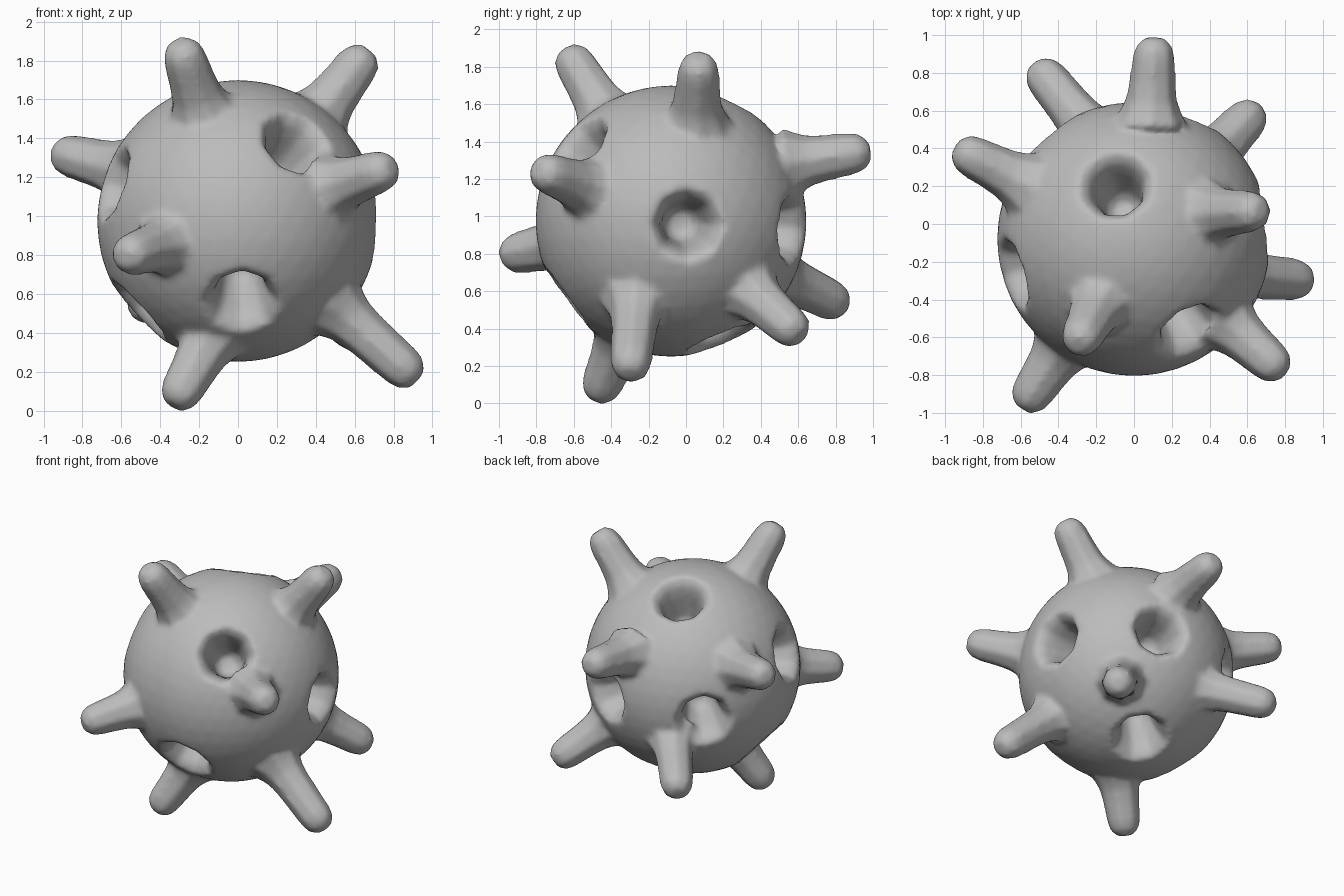
import bpy, bmesh, math
from mathutils import Vector

cube = bpy.data.objects.get("Cube")
if cube:
    bpy.data.objects.remove(cube, do_unlink=True)

CENTER = Vector((0, -0.08, 0.975))
RADIUS = 0.725

grey = bpy.data.materials.new("plain grey")
grey.use_nodes = True
color = (0.5, 0.5, 0.5, 1)
grey.diffuse_color = color
grey.node_tree.nodes["Principled BSDF"].inputs["Base Color"].default_value = color


def finish(bm, name):
    bmesh.ops.recalc_face_normals(bm, faces=bm.faces)
    mesh = bpy.data.meshes.new(name)
    bm.to_mesh(mesh)
    bm.free()
    mesh.materials.append(grey)
    obj = bpy.data.objects.new(name, mesh)
    bpy.context.collection.objects.link(obj)
    return obj


def lathe(bm, origin, axis, profile, sides=8):
    """Add a closed solid from rings of (radius, distance from the origin)."""
    turn = axis.to_track_quat('Z', 'Y')
    rings = []
    for r, d in profile:
        rings.append([bm.verts.new(origin + turn @ Vector((
            r * math.cos(math.tau * i / sides),
            r * math.sin(math.tau * i / sides), d))) for i in range(sides)])
    for a, b in zip(rings, rings[1:]):
        for i in range(sides):
            j = (i + 1) % sides
            bm.faces.new((a[i], a[j], b[j], b[i]))
    bm.faces.new(rings[0][::-1])
    bm.faces.new(rings[-1])


# Round body
bm = bmesh.new()
bmesh.ops.create_icosphere(bm, subdivisions=4, radius=RADIUS)
bmesh.ops.translate(bm, verts=bm.verts, vec=CENTER)
body = finish(bm, "spiked_ball")

# Pits, widening towards a soft rim
pits = [(0.02, -0.58, -0.425), (0.3, -0.49, 0.4), (-0.1, 0.29, 0.65),
        (-0.63, -0.18, 0.19), (0.71, 0.09, -0.02), (0.25, 0.65, -0.04),
        (-0.47, 0.54, -0.08), (0.1, 0.27, -0.66), (-0.52, -0.08, -0.47)]
pit_profile = [(0.06, 0.35), (0.1, 0.4), (0.135, 0.58), (0.16, 0.65), (0.2, 0.69), (0.28, 0.73)]
bm = bmesh.new()
for p in pits:
    lathe(bm, CENTER, Vector(p).normalized(), pit_profile)
cutter = finish(bm, "pit_cutter")
cutter.hide_render = True

# Blunt spikes with a flared foot: tip, and how far the foot leans off centre
spike_list = [
    ((-0.3, -0.64, 1.89), (0, 0, 0)),
    ((0.67, 0.07, 1.85), (0, 0.04, 0)),
    ((-0.94, 0.4, 1.33), (0, 0, 0.04)),
    ((0.79, -0.79, 1.25), (0, 0, 0)),
    ((-0.59, -0.97, 0.79), (0, 0, 0)),
    ((-0.33, -0.48, 0.03), (0.07, 0, 0)),
    ((0.92, -0.3, 0.16), (0, -0.06, 0)),
    ((0.11, 0.98, 1.35), (0.02, 0, 0.08)),
    ((0.65, 0.61, 0.36), (0, 0, 0)),
    ((-0.52, 0.84, 0.52), (0.09, 0, 0))]
bm = bmesh.new()
for tip, lean in spike_list:
    tip = Vector(tip)
    root = CENTER + (tip - CENTER).normalized() * 0.7 + Vector(lean)
    axis = (tip - root).normalized()
    origin = root - axis * 0.7
    end = (tip - origin).length
    lathe(bm, origin, axis, [
        (0.2, 0.66), (0.16, 0.73), (0.137, 0.79), (0.125, 0.88),
        (0.115, end - 0.1), (0.1, end - 0.04), (0.055, end + 0.005)])
spikes = finish(bm, "spikes")

# Cut the pits, join the spikes, then blend everything into one skin
cut = body.modifiers.new("pits", 'BOOLEAN')
cut.operation = 'DIFFERENCE'
cut.solver = 'EXACT'
cut.object = cutter
bpy.ops.object.select_all(action='DESELECT')
body.select_set(True)
bpy.context.view_layer.objects.active = body
bpy.ops.object.modifier_apply(modifier=cut.name)
bpy.data.objects.remove(cutter, do_unlink=True)
spikes.select_set(True)
bpy.ops.object.join()

skin = body.modifiers.new("skin", 'REMESH')
skin.mode = 'VOXEL'
skin.voxel_size = 0.02
blend = body.modifiers.new("blend", 'SMOOTH')
blend.factor = 0.5
blend.iterations = 6
for name in (skin.name, blend.name):
    bpy.ops.object.modifier_apply(modifier=name)
bpy.ops.object.shade_smooth_by_angle(angle=math.radians(60))
